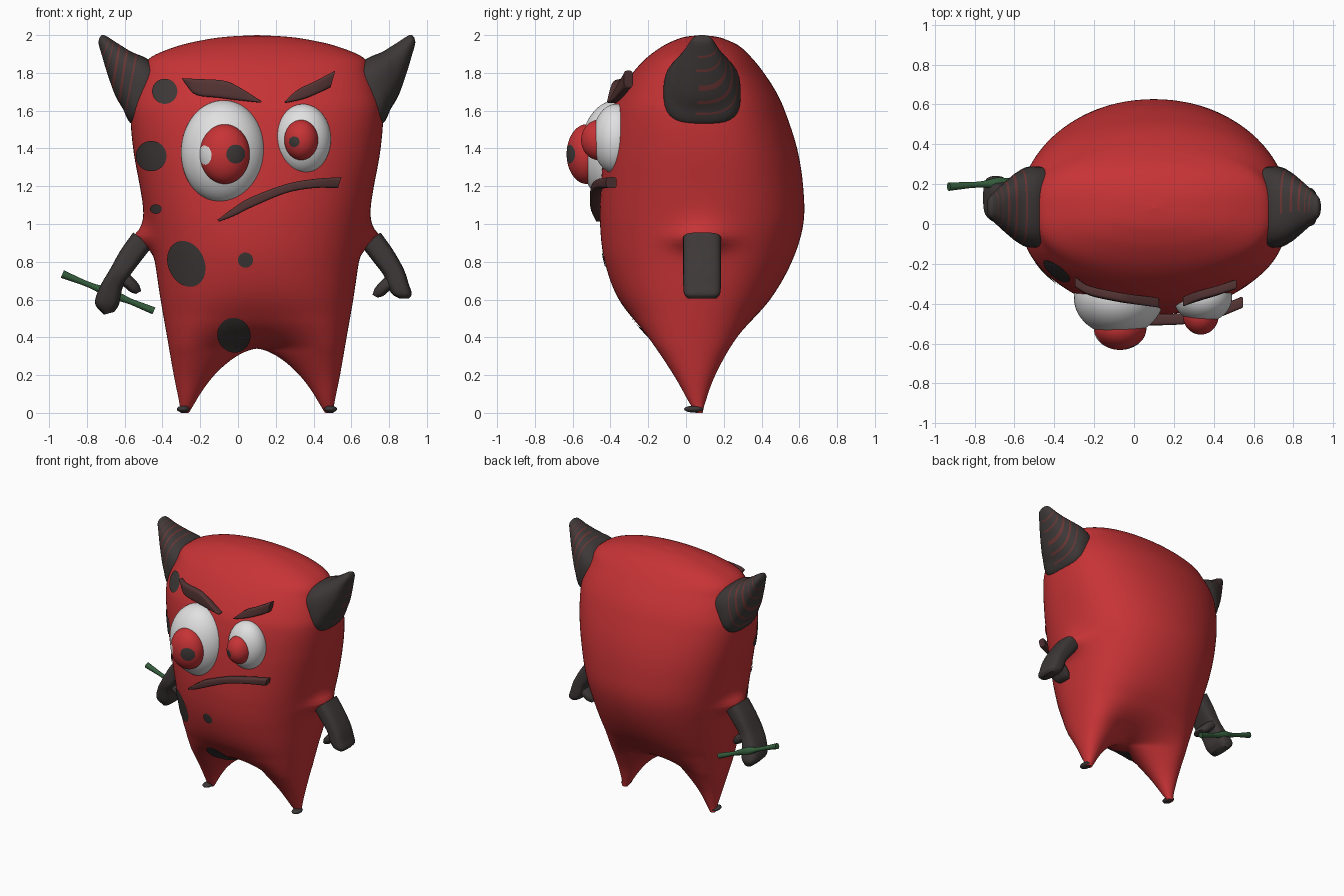
import bpy, bmesh, math
from mathutils import Vector

if "Cube" in bpy.data.objects:
    bpy.data.objects.remove(bpy.data.objects["Cube"])

def material(name, rgb):
    m = bpy.data.materials.new(name)
    m.diffuse_color = (*rgb, 1)
    m.use_nodes = True
    m.node_tree.nodes["Principled BSDF"].inputs["Base Color"].default_value = m.diffuse_color
    return m

RED = material("red skin", (0.57, 0.033, 0.036))
DARK = material("charcoal", (0.048, 0.040, 0.039))
WHITE = material("eye white", (0.75, 0.75, 0.75))
BROWN = material("dark maroon", (0.09, 0.034, 0.034))
STRIPE = material("horn stripe", (0.14, 0.036, 0.034))
GREEN = material("stick green", (0.035, 0.11, 0.045))
CX = 0.10  # symmetry plane of the body

def curve(rows, k):
    """Cubic interpolation of rows (key, values...) at key k."""
    n = len(rows)
    i = 0
    while i < n - 2 and k > rows[i + 1][0]:
        i += 1
    h = rows[i + 1][0] - rows[i][0]
    t = min(1, max(0, (k - rows[i][0]) / h))
    def slope(j, c):
        a, b = max(0, j - 1), min(n - 1, j + 1)
        return (rows[b][c] - rows[a][c]) / (rows[b][0] - rows[a][0])
    return [rows[i][c] * (2*t**3 - 3*t*t + 1) + rows[i + 1][c] * (3*t*t - 2*t**3)
            + h * (slope(i, c) * (t**3 - 2*t*t + t) + slope(i + 1, c) * (t**3 - t*t))
            for c in range(1, len(rows[0]))]

def finish(name, bm, mats, angle=50):
    bmesh.ops.remove_doubles(bm, verts=bm.verts, dist=1e-5)
    bmesh.ops.recalc_face_normals(bm, faces=bm.faces)
    me = bpy.data.meshes.new(name)
    bm.to_mesh(me)
    bm.free()
    ob = bpy.data.objects.new(name, me)
    bpy.context.collection.objects.link(ob)
    for m in mats:
        me.materials.append(m)
    bpy.ops.object.select_all(action='DESELECT')
    ob.select_set(True)
    bpy.context.view_layer.objects.active = ob
    bpy.ops.object.shade_smooth_by_angle(angle=math.radians(angle))
    return ob

def skin(bm, rings, rule=None):
    """Join closed rings of points with quads."""
    vs = [[bm.verts.new(p) for p in r] for r in rings]
    n = len(vs[0])
    for j in range(len(vs) - 1):
        for i in range(n):
            f = bm.faces.new((vs[j][i], vs[j][(i+1) % n], vs[j+1][(i+1) % n], vs[j+1][i]))
            if rule:
                f.material_index = rule(j, f.calc_center_median())
    return vs

def loft(name, secs, mats, e=(.7, .7), n=32, sub=8, rule=None):
    """Sections (x1, z1, x2, z2, y, half depth); e = squareness at both ends."""
    rows = [(i, *s) for i, s in enumerate(secs)]
    last = (len(secs) - 1) * sub
    rings = []
    for j in range(last + 1):
        x1, z1, x2, z2, y, hy = curve(rows, j / sub)
        ex = e[0] + (e[1] - e[0]) * min(1, 1.6 * j / last)
        ring = []
        for i in range(n):
            a = 2 * math.pi * (i + 0.5) / n
            c, s = (math.copysign(abs(v) ** ex, v) for v in (math.cos(a), math.sin(a)))
            ring.append(((x1+x2)/2 + (x1-x2)/2*c, y + hy*s, (z1+z2)/2 + (z1-z2)/2*c))
        rings.append(ring)
    bm = bmesh.new()
    vs = skin(bm, rings, rule)
    bm.faces.new(vs[0])
    bm.faces.new(vs[-1])
    return finish(name, bm, mats)

def sided(secs, s):
    return [(CX + s*a, b, CX + s*c, d, y, h) for a, b, c, d, y, h in secs]

# body profile: height, half width, half depth, depth centre
BODY = [(0, .405, .018, .07), (.05, .41, .04, .06), (.2, .44, .11, .045), (.4, .475, .235, .035),
        (.6, .51, .40, .045), (.8, .54, .495, .065), (1, .575, .538, .083), (1.2, .618, .535, .085),
        (1.4, .655, .510, .078), (1.6, .668, .458, .065), (1.7, .645, .412, .065), (1.8, .605, .347, .065),
        (1.88, .565, .278, .07), (1.945, .41, .198, .08), (1.98, .25, .122, .08),
        (1.993, .14, .073, .08), (2, 0, 0, .08)]
CROTCH, FOOT, ARCH = .34, .89, 1.6

def depth(u, z):
    """Half depth at width fraction u; two lobes below the crotch, one above."""
    t = z - CROTCH
    g = -FOOT**2 * (-t / CROTCH) ** (2 / ARCH) if t < 0 else 3*t + 22*t*t
    f = max(0, (1 - u*u) * (u*u + g))
    f /= ((1 + g) / 2) ** 2 if g < 1 else g
    p = .47 - .07 * min(1, max(0, (z - .4) / .6)) - .04 * min(1, max(0, (z - 1.4) / .4))
    return curve(BODY, z)[1] * f ** p

def front(x, z):
    a, b, c = curve(BODY, z)
    return c - depth(max(-1, min(1, (x - CX) / a)), z)

# body with two legs and a soft flare at each shoulder
N, ROWS = 180, 110
rings = []
for j in range(ROWS + 1):
    v = (1 - math.cos(math.pi * j / ROWS)) / 2
    ring = []
    for i in range(N):
        th = 2 * math.pi * i / N
        u = math.cos(th)
        zb = CROTCH * (1 - min(1, abs(u) / FOOT) ** ARCH)
        z = zb + (2 - zb) * v
        a, b, c = curve(BODY, z)
        y = c + math.copysign(depth(u, z), math.sin(th))
        fade = math.exp(-(z - .935) / .065) if z > .935 else math.exp(-((z - .935) / .06) ** 2)
        bump = .095 * fade * math.exp(-((y - .085) / .15) ** 2)
        ring.append((CX + a*u + math.copysign(bump, u) * max(0, 2*abs(u) - 1), y, z))
    rings.append(ring)
bm = bmesh.new()
skin(bm, rings)
finish("body", bm, [RED], 80)

def ellipsoid(name, loc, size, mats, rule=None, seg=64, ringn=48):
    bm = bmesh.new()
    bmesh.ops.create_uvsphere(bm, u_segments=seg, v_segments=ringn, radius=1)
    for v in bm.verts:  # pole faces forward
        x, y, z = v.co
        v.co = (loc[0] + x*size[0], loc[1] - z*size[1], loc[2] + y*size[2])
    if rule:
        for f in bm.faces:
            f.material_index = rule(f.calc_center_median())
    return finish(name, bm, mats)

# horns with stripes, and toes
HORN = [(.57, 1.53, .49, 1.80, .085, .198), (.664, 1.53, .58, 1.875, .085, .203),
        (.71, 1.61, .66, 1.91, .085, .175), (.75, 1.68, .71, 1.94, .085, .14),
        (.79, 1.79, .75, 1.965, .085, .105), (.82, 1.89, .78, 1.985, .085, .075),
        (.838, 1.955, .808, 2.0, .085, .05), (.834, 1.985, .822, 2.0, .085, .02)]
for s, side in ((-1, "left"), (1, "right")):
    stripes = lambda j, c: int(j in (13, 19, 20, 26, 27, 33, 39) and (s < 0 or c.y > .06))
    loft(side + "_horn", sided(HORN, s), [DARK, STRIPE], (.6, .95), rule=stripes)
    ellipsoid(side + "_toe", (CX + s*.39, .04, .02), (.034, .05, .018), [DARK], seg=24, ringn=16)

# arms with thumbs
START = [(.655, .955, .555, .88, .085, .1), (.722, .86, .617, .80, .085, .1),
         (.778, .76, .67, .73, .085, .1)]
RIGHT = START + [(.805, .68, .69, .675, .085, .1), (.82, .63, .715, .63, .085, .095),
                 (.805, .605, .75, .607, .085, .075)]
LEFT = START + [(.83, .67, .71, .665, .105, .1), (.857, .58, .73, .575, .135, .105),
                (.81, .52, .755, .535, .145, .08)]
THUMB = [(.70, .74, .75, .67, .085, .08), (.655, .695, .70, .645, .085, .08),
         (.625, .66, .67, .62, .085, .07), (.612, .625, .64, .61, .085, .05)]
loft("right_arm", sided(RIGHT, 1), [DARK], (.6, .6))
loft("left_arm", sided(LEFT, -1), [DARK], (.6, .6))
loft("right_thumb", sided(THUMB, 1), [DARK])
loft("left_thumb", [(x, z + .02, p, q + .02, y + .02, h) for x, z, p, q, y, h in sided(THUMB, -1)],
     [DARK])

# stick held behind the left hand
a, b = Vector((-.93, .735)), Vector((-.445, .54))
nrm = Vector((.386, .92))
secs = []
for i, w in enumerate([.022, .018, .015, .018, .03, .022, .016, .018, .02]):
    p = a.lerp(b, i / 8)
    secs.append((*(p + nrm*w), *(p - nrm*w), .188 + .004*i, w))
loft("stick", secs, [GREEN], (1, 1), 16, 4)

# eyes: white, bulging iris, pupil and highlight
def eye(side, c, r, ic, ir, pupil, shine=None):
    def paint(p):
        if p.y > ic[1]:
            return 0
        if math.hypot(p.x - pupil[0], p.z - pupil[1]) < pupil[2]:
            return 1
        if shine and math.hypot((p.x - shine[0]) / .035, (p.z - shine[1]) / .05) < 1:
            return 2
        return 0
    ellipsoid(side + "_eyeball", c, r, [WHITE])
    ellipsoid(side + "_iris", ic, ir, [RED, DARK, WHITE], paint, 128, 96)

eye("left", (-.077, -.37, 1.38), (.225, .19, .275), (-.07, -.525, 1.37), (.132, .107, .158),
    (-.012, 1.37, .05), (-.175, 1.365))
eye("right", (.345, -.37, 1.45), (.147, .125, .185), (.335, -.46, 1.445), (.09, .095, .107),
    (.298, 1.435, .028))

# eyebrows and mouth follow the face
def feature(name, pts, off, hy):
    secs = [(x1, z1, x2, z2, front((x1+x2)/2, (z1+z2)/2) - off[0] - (off[1]-off[0])*(i/(len(pts)-1))**2, hy)
            for i, (x1, z1, x2, z2) in enumerate(pts)]
    loft(name, secs, [BROWN], (.5, .5), 24, 6)

feature("left_eyebrow", [(-.297, 1.772, -.285, 1.75), (-.22, 1.768, -.225, 1.685),
        (-.08, 1.76, -.1, 1.668), (0, 1.728, 0, 1.655), (.125, 1.65, .12, 1.642)], (.045, .02), .024)
feature("right_eyebrow", [(.245, 1.645, .25, 1.64), (.315, 1.71, .34, 1.66),
        (.41, 1.757, .42, 1.69), (.515, 1.812, .49, 1.722)], (.02, .065), .024)
feature("mouth", [(-.108, 1.022, -.1, 1.012), (-.02, 1.088, -.015, 1.045), (.065, 1.14, .07, 1.087),
        (.25, 1.21, .25, 1.162), (.4, 1.238, .4, 1.19), (.547, 1.248, .53, 1.19)], (.018, .07), .028)

# dark spots: thin discs laid over the front of the body
SPOTS = [(-.385, 1.70, .066, .066, 0), (-.455, 1.36, .08, .08, 0), (-.43, 1.08, .03, .025, 0),
         (-.27, .79, .095, .125, .4), (.04, .81, .04, .04, 0), (-.022, .415, .088, .092, .3)]
for k, (sx, sz, rx, rz, rot) in enumerate(SPOTS):
    rings = []
    for j in range(9):
        ring = []
        for i in range(40):
            t = 2 * math.pi * i / 40
            p, q = rx * math.cos(t) * j / 8, rz * math.sin(t) * j / 8
            x = sx + p * math.cos(rot) - q * math.sin(rot)
            z = sz + p * math.sin(rot) + q * math.cos(rot)
            h = .004
            nv = Vector(((front(x+h, z) - front(x-h, z)) / (2*h), -1,
                         (front(x, z+h) - front(x, z-h)) / (2*h))).normalized()
            ring.append(Vector((x, front(x, z), z)) + nv * .006)
        rings.append(ring)
    bm = bmesh.new()
    skin(bm, rings)
    ob = finish("spot_%d" % (k + 1), bm, [DARK])
    if ob.data.polygons[-1].normal.y > 0:
        ob.data.flip_normals()
